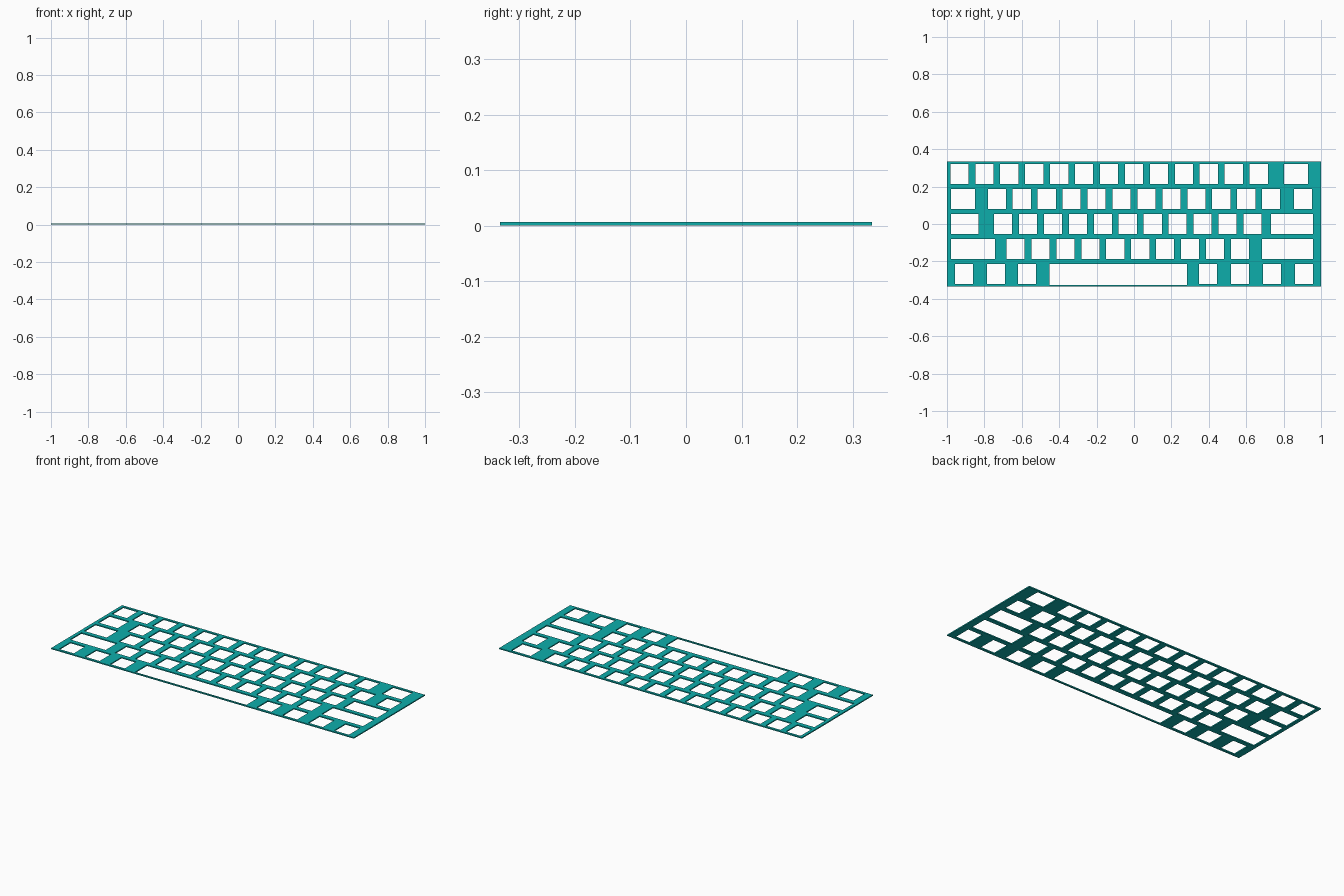
import bpy

if "Cube" in bpy.data.objects:
    bpy.data.objects.remove(bpy.data.objects["Cube"])

T = 0.0068          # plate thickness
U = 2 / 15          # one key unit
KW, KH = 0.097, 0.107   # standard switch opening
ROWS = [0.267, 0.133, 0.0, -0.133, -0.267]

curve = bpy.data.curves.new("key_plate", 'CURVE')
curve.dimensions = '2D'
curve.fill_mode = 'BOTH'
curve.extrude = T / 2


def rect(x0, x1, y0, y1):
    s = curve.splines.new('POLY')
    s.points.add(3)
    for p, (x, y) in zip(s.points, [(x0, y0), (x1, y0), (x1, y1), (x0, y1)]):
        p.co = (x, y, 0, 1)
    s.use_cyclic_u = True


def key(x, row):
    rect(x - KW / 2, x + KW / 2, ROWS[row] - KH / 2, ROWS[row] + KH / 2)


def wide(x0, x1, row, low=0.0):
    rect(x0, x1, ROWS[row] - KH / 2 - low, ROWS[row] + KH / 2)


# plate outline
rect(-1, 1, -0.335, 0.335)

# regular keys: (row, first centre in key units, count)
for row, first, count in [(0, 0.5, 13), (1, 2, 12), (2, 2.25, 11), (3, 2.75, 10)]:
    for i in range(count):
        key(-1 + (first + i) * U, row)

# odd keys: right end of row two and bottom-row modifiers
key(0.904, 1)
for x in (-0.909, -0.738, -0.572, 0.396, 0.567, 0.737, 0.909):
    key(x, 4)

# wide openings
wide(0.802, 0.930, 0)
wide(-0.979, -0.851, 1)
wide(-0.979, -0.831, 2)
wide(0.733, 0.957, 2)
wide(-0.979, -0.744, 3)
wide(0.684, 0.957, 3)
wide(-0.452, 0.283, 4, 0.005)   # space bar

# turn into a solid mesh standing on z = 0
tmp = bpy.data.objects.new("tmp", curve)
bpy.context.collection.objects.link(tmp)
mesh = bpy.data.meshes.new_from_object(tmp.evaluated_get(bpy.context.evaluated_depsgraph_get()))
bpy.data.objects.remove(tmp)
for v in mesh.vertices:
    v.co.z += T / 2
plate = bpy.data.objects.new("key_plate", mesh)
bpy.context.collection.objects.link(plate)
for p in mesh.polygons:
    p.use_smooth = False

mat = bpy.data.materials.new("teal")
mat.diffuse_color = (0.004, 0.42, 0.41, 1)
mat.use_nodes = True
mat.node_tree.nodes["Principled BSDF"].inputs["Base Color"].default_value = mat.diffuse_color
mesh.materials.clear()
mesh.materials.append(mat)
